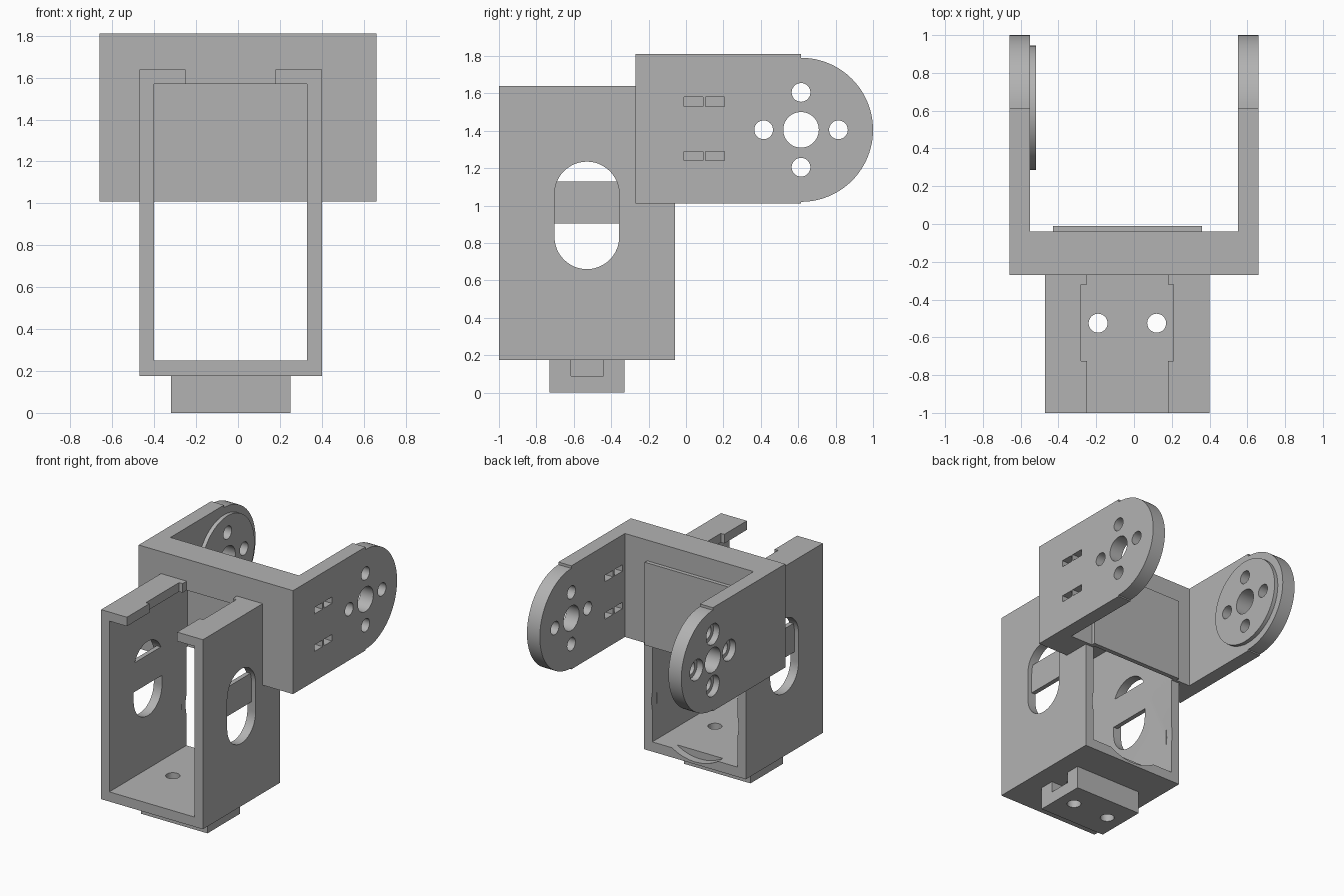
import bpy, bmesh
from math import sin, cos, pi, radians
from mathutils import Vector

if "Cube" in bpy.data.objects:
    bpy.data.objects.remove(bpy.data.objects["Cube"])

grey = bpy.data.materials.new("plain_grey")
grey.use_nodes = True
grey.diffuse_color = (0.45, 0.45, 0.45, 1)
grey.node_tree.nodes["Principled BSDF"].inputs["Base Color"].default_value = (0.45, 0.45, 0.45, 1)

AXES = {"x": lambda a, b, d: (d, a, b),
        "y": lambda a, b, d: (a, d, b),
        "z": lambda a, b, d: (a, b, d)}


def arc(cx, cy, r, start=0, end=360, n=48):
    """Points on an arc; a full turn leaves out the repeated last point."""
    steps = n if end - start >= 360 else n + 1
    angles = [radians(start + (end - start) * i / n) for i in range(steps)]
    return [(cx + r * cos(t), cy + r * sin(t)) for t in angles]


def prism(name, pts, axis, lo, hi):
    """Extrude a closed outline along an axis."""
    bm = bmesh.new()
    place = AXES[axis]
    face = bm.faces.new([bm.verts.new(place(a, b, lo)) for a, b in pts])
    out = bmesh.ops.extrude_face_region(bm, geom=[face])
    moved = [v for v in out["geom"] if isinstance(v, bmesh.types.BMVert)]
    bmesh.ops.translate(bm, verts=moved, vec=Vector(place(0, 0, hi - lo)))
    bmesh.ops.recalc_face_normals(bm, faces=bm.faces)
    mesh = bpy.data.meshes.new(name)
    bm.to_mesh(mesh)
    bm.free()
    mesh.materials.append(grey)
    obj = bpy.data.objects.new(name, mesh)
    bpy.context.scene.collection.objects.link(obj)
    return obj


def box(name, x, y, z):
    return prism(name, [(x[0], y[0]), (x[1], y[0]), (x[1], y[1]), (x[0], y[1])], "z", *z)


def cylinder(name, a, b, r, axis, lo, hi):
    return prism(name, arc(a, b, r), axis, lo, hi)


def combine(obj, others, operation="DIFFERENCE"):
    """Apply a boolean with each helper, then remove the helper."""
    for other in others:
        mod = obj.modifiers.new("bool", "BOOLEAN")
        mod.operation, mod.solver, mod.object = operation, "EXACT", other
        deps = bpy.context.evaluated_depsgraph_get()
        mesh = bpy.data.meshes.new_from_object(obj.evaluated_get(deps))
        obj.modifiers.clear()
        obj.data = mesh
        bpy.data.objects.remove(other)


MID = -0.035                 # middle of the servo housing in x
HUB_Y, HUB_Z = 0.615, 1.405  # pivot of the arms
INNER = ((-0.40, 0.33), (-1.1, -0.04), (0.25, 1.57))
SCREWS = (-0.19, 0.12)


def screw_holes():
    return [cylinder("cut", x, -0.525, 0.05, "z", -0.1, 0.4) for x in SCREWS]


# Housing: open box with a gap in the top between two lips
housing = box("servo_housing", (-0.47, 0.40), (-1, -0.06), (0.175, 1.64))
stadium = arc(-0.53, 1.062, 0.173, 0, 180, 24) + arc(-0.53, 0.833, 0.173, 180, 360, 24)
combine(housing, [
    box("cut", INNER[0], (-1.1, 0.1), INNER[2]),
    box("cut", (-0.25, 0.18), (-1.1, -0.2), (1.4, 1.8)),
    box("cut", (-0.28, 0.21), (-0.725, -0.32), (1.4, 1.8)),
    prism("cut", stadium, "x", -1, 1),
    cylinder("cut", MID, 0.565, 0.372, "y", -0.12, 0.1),
] + screw_holes())

# Bars across the side slots, set back from the outside
for name, x in (("right_slot_bar", (-0.435, -0.40)), ("left_slot_bar", (0.33, 0.365))):
    box(name, x, (-0.71, -0.35), (0.905, 1.13))

# Foot with screw holes and a nut pocket in each side
foot = box("mounting_foot", (-0.32, 0.25), (-0.73, -0.33), (0, 0.175))
combine(foot, screw_holes() + [
    box("cut", x, (-0.615, -0.44), (0.09, 0.2)) for x in ((-0.5, -0.11), (0.04, 0.5))])

# Fork: back plate and two rounded arms
fork = box("fork", (-0.6, 0.6), (-0.27, -0.04), (1.01, 1.81))
arm = ([(-0.27, 1.81), (-0.27, 1.01), (HUB_Y, 1.01)]
       + arc(HUB_Y, HUB_Z, 0.385, -90, 90, 48) + [(HUB_Y, 1.81)])
combine(fork, [prism("arm", arm, "x", -0.66, -0.55),
               prism("arm", arm, "x", 0.55, 0.66),
               cylinder("pad", HUB_Y, HUB_Z, 0.33, "x", -0.6, -0.52)], "UNION")
cuts = [box("cut", *INNER), cylinder("cut", HUB_Y, HUB_Z, 0.095, "x", -1, 1)]
for i in range(4):
    y, z = HUB_Y + 0.2 * cos(i * pi / 2), HUB_Z + 0.2 * sin(i * pi / 2)
    cuts.append(cylinder("cut", y, z, 0.05, "x", -1, 1))
    cuts.append(cylinder("cut", y, z, 0.08, "x", -1, -0.61))
# Cable tie slots in the left arm
for y in (-0.01, 0.105):
    for z in (1.24, 1.53):
        cuts.append(box("cut", (0.5, 0.7), (y, y + 0.1), (z, z + 0.05)))
combine(fork, cuts)

# Cover panel behind the housing
box("back_panel", (-0.43, 0.36), (-0.045, -0.01), (1.01, 1.65))

# Smooth the round walls and keep the edges sharp
for obj in (housing, foot, fork):
    bpy.ops.object.select_all(action="DESELECT")
    obj.select_set(True)
    bpy.context.view_layer.objects.active = obj
    bpy.ops.object.shade_smooth_by_angle(angle=radians(30))
